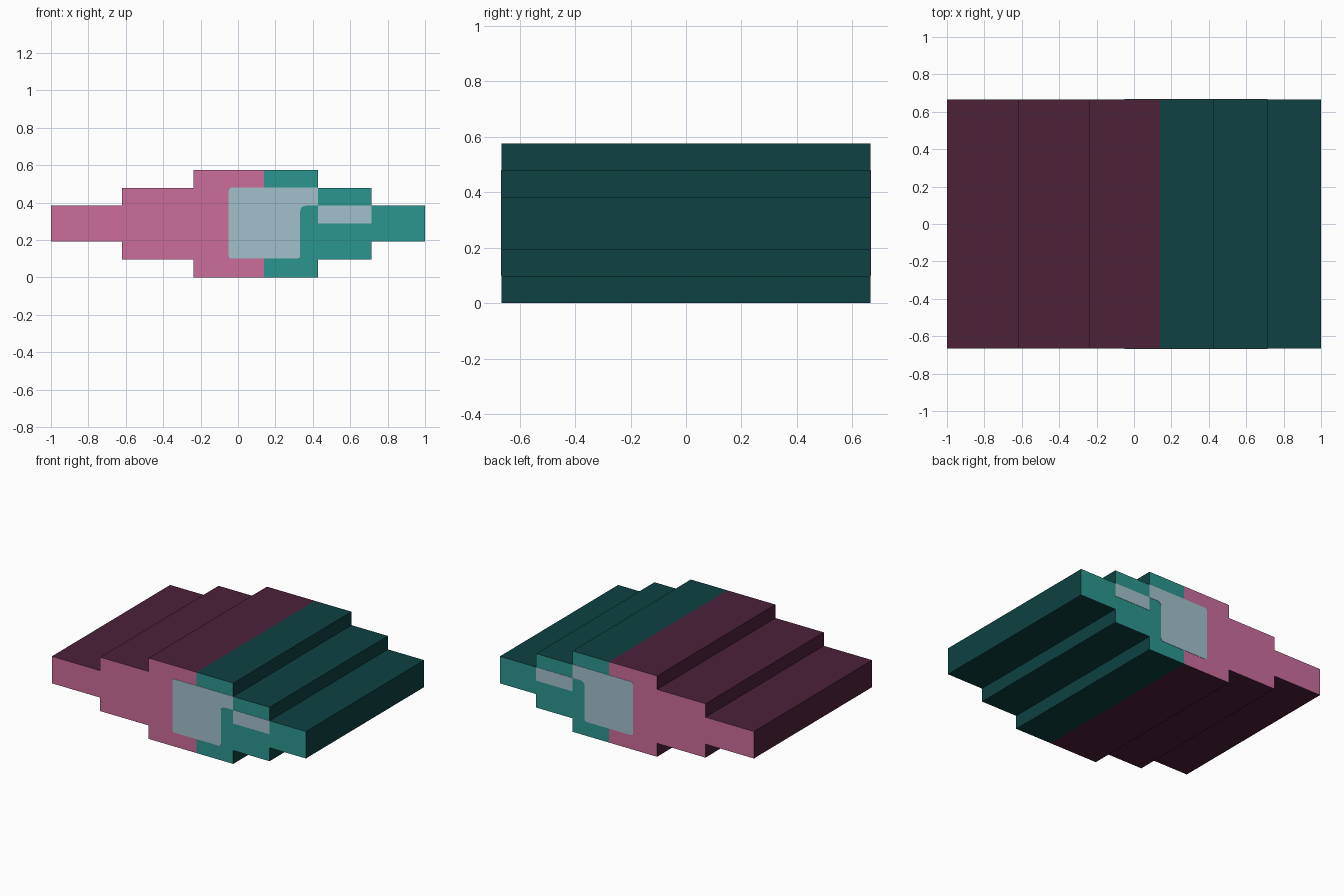
import bpy
import bmesh
from mathutils import Vector

if "Cube" in bpy.data.objects:
    bpy.data.objects.remove(bpy.data.objects["Cube"])

HALF = 0.667   # half depth of the block
SKIN = 0.002   # thickness of the inlay plates


def material(name, rgb):
    lin = [((c / 255 + 0.055) / 1.055) ** 2.4 for c in rgb]
    m = bpy.data.materials.new(name)
    m.diffuse_color = (*lin, 1)
    m.use_nodes = True
    m.node_tree.nodes["Principled BSDF"].inputs["Base Color"].default_value = m.diffuse_color
    return m


PINK = material("pink", (203, 109, 154))
DARK_PINK = material("dark plum", (77, 33, 57))
TEAL = material("teal", (43, 150, 144))
DARK_TEAL = material("dark teal", (14, 65, 65))
GREY = material("pale blue grey", (162, 192, 203))


def make_object(name, bm, mats):
    mesh = bpy.data.meshes.new(name)
    bm.to_mesh(mesh)
    bm.free()
    for m in mats:
        mesh.materials.append(m)
    obj = bpy.data.objects.new(name, mesh)
    bpy.context.collection.objects.link(obj)
    return obj


def rounded(corners):
    """Round each (x, z, radius) corner of an outline."""
    out = []
    for i, (x, z, r) in enumerate(corners):
        p = Vector((x, z))
        if not r:
            out.append(p)
            continue
        a = p + (Vector(corners[i - 1][:2]) - p).normalized() * r
        b = p + (Vector(corners[(i + 1) % len(corners)][:2]) - p).normalized() * r
        for k in range(5):
            t = k / 4
            out.append(a * (1 - t) ** 2 + p * 2 * t * (1 - t) + b * t * t)
    return out


def plate(name, corners, side):
    """Thin inlay on the front (side -1) or back (side 1)."""
    bm = bmesh.new()
    y0 = side * (HALF - SKIN)
    face = bm.faces.new([bm.verts.new((p.x, y0, p.y)) for p in rounded(corners)])
    new = bmesh.ops.extrude_face_region(bm, geom=[face])["geom"]
    bmesh.ops.translate(bm, vec=(0, side * SKIN, 0),
                        verts=[v for v in new if isinstance(v, bmesh.types.BMVert)])
    bmesh.ops.recalc_face_normals(bm, faces=bm.faces)
    make_object(name, bm, [GREY])


# Stepped body: lower outline left to right, mirrored about mid height
MID = 0.2875
SPLIT = 0.14
lower = [(-1, 0.1917), (-0.619, 0.1917), (-0.619, 0.0958), (-0.238, 0.0958),
         (-0.238, 0), (SPLIT, 0), (0.428, 0), (0.428, 0.0958),
         (0.714, 0.0958), (0.714, 0.1917), (1, 0.1917)]
outline = lower + [(x, 2 * MID - z) for x, z in reversed(lower)]
bm = bmesh.new()
rings = [[bm.verts.new((x, y, z)) for x, z in outline]
         for y in (-HALF + SKIN, HALF - SKIN)]
n = len(outline)
for i in range(n):
    j = (i + 1) % n
    f = bm.faces.new((rings[0][i], rings[0][j], rings[1][j], rings[1][i]))
    f.material_index = 1 if f.calc_center_median().x < SPLIT else 3
s = lower.index((SPLIT, 0))
for ring in rings:
    left = bm.faces.new(ring[:s + 1] + ring[n - 1 - s:])
    right = bm.faces.new(ring[s:n - s])
    left.material_index, right.material_index = 0, 2
bmesh.ops.recalc_face_normals(bm, faces=bm.faces)
make_object("stepped_body", bm, [PINK, DARK_PINK, TEAL, DARK_TEAL])

# Pale inlays on both ends
panel = [(-0.05, 0.1, 0.018), (0.332, 0.1, 0.018), (0.332, 0.384, 0.035),
         (0.428, 0.384, 0), (0.428, 0.48, 0), (-0.05, 0.48, 0.018)]
bar = [(0.428, 0.288, 0), (0.714, 0.288, 0), (0.714, 0.384, 0), (0.428, 0.384, 0)]
for label, side in (("front", -1), ("back", 1)):
    plate(label + "_panel_inlay", panel, side)
    plate(label + "_bar_inlay", bar, side)
